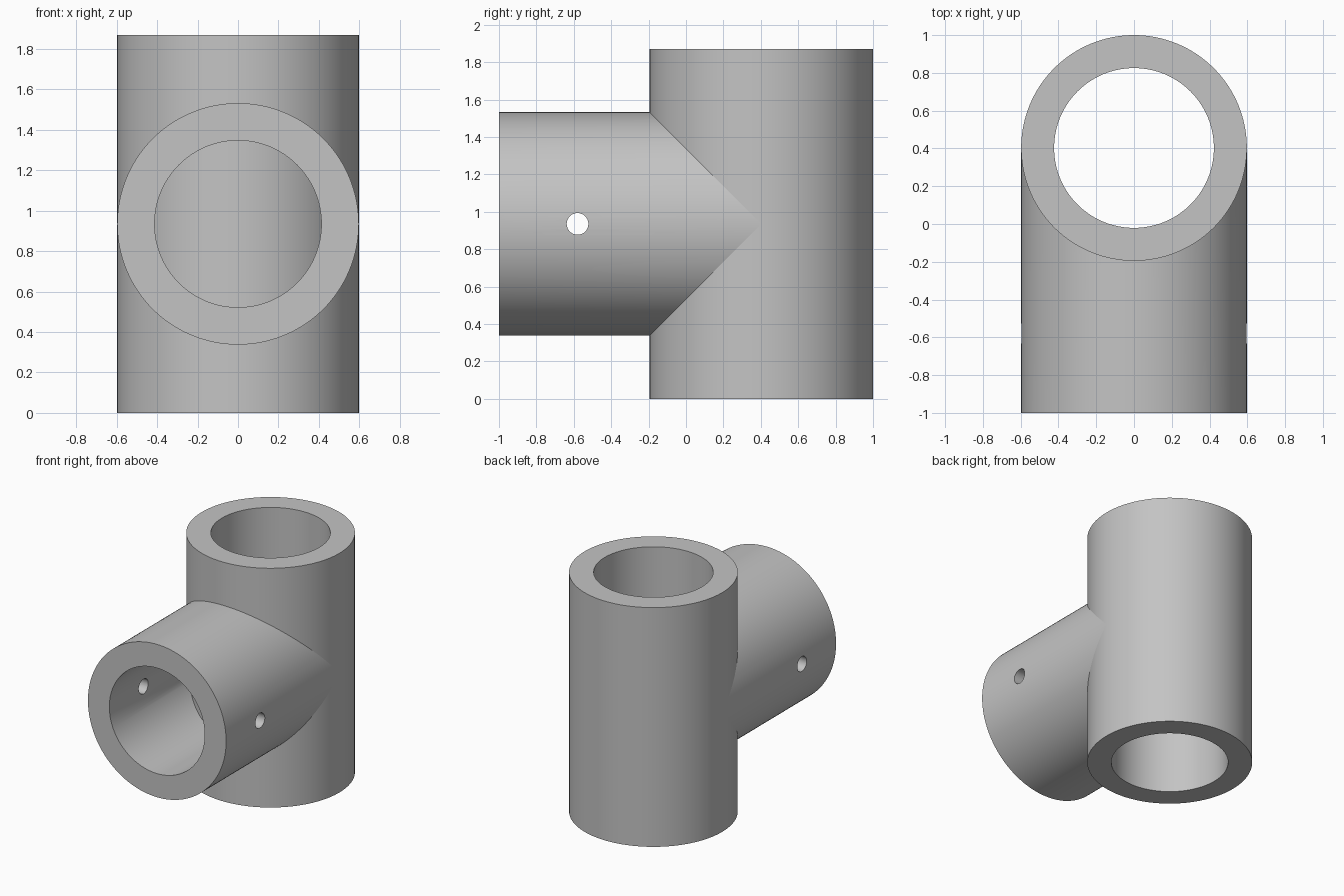
import bpy, bmesh, math

if "Cube" in bpy.data.objects:
    bpy.data.objects.remove(bpy.data.objects["Cube"], do_unlink=True)

R = 0.5975            # shared outer radius
POST_BORE, ARM_BORE = 0.423, 0.4125
HEIGHT, MID = 1.87, 0.935
POST_Y = 1 - R        # axis of the upright sleeve
SEG = 128

grey = bpy.data.materials.new("plain grey")
grey.use_nodes = True
grey.diffuse_color = (0.55, 0.55, 0.55, 1)
grey.node_tree.nodes["Principled BSDF"].inputs["Base Color"].default_value = (0.55, 0.55, 0.55, 1)


def ring(bm, radius, place):
    """Closed loop of vertices; place maps circle coordinates to a point."""
    angles = [2 * math.pi * i / SEG for i in range(SEG)]
    return [bm.verts.new(place(radius * math.cos(a), radius * math.sin(a))) for a in angles]


def sleeve(name, loops):
    """Skin a closed cycle of rings (outer start, outer end, inner end, inner start)."""
    bm = bmesh.new()
    rings = [ring(bm, radius, place) for radius, place in loops]
    for a, b in zip(rings, rings[1:] + rings[:1]):
        for i in range(SEG):
            j = (i + 1) % SEG
            bm.faces.new((a[i], a[j], b[j], b[i]))
    bmesh.ops.recalc_face_normals(bm, faces=bm.faces)
    mesh = bpy.data.meshes.new(name)
    bm.to_mesh(mesh)
    bm.free()
    mesh.materials.append(grey)
    obj = bpy.data.objects.new(name, mesh)
    bpy.context.collection.objects.link(obj)
    return obj


def activate(obj):
    bpy.ops.object.select_all(action='DESELECT')
    obj.select_set(True)
    bpy.context.view_layer.objects.active = obj


# Upright sleeve, open at both ends
def bottom(u, v):
    return (u, POST_Y + v, 0)


def top(u, v):
    return (u, POST_Y + v, HEIGHT)


upright = sleeve("upright_sleeve", [(R, bottom), (R, top), (POST_BORE, top), (POST_BORE, bottom)])


# Side sleeve, its far end shaped to sink just into the upright wall
def mouth(u, v):
    return (u, -1, MID + v)


def saddle(u, v):
    return (u, POST_Y - math.sqrt(max(0.56 ** 2 - u * u, 0)), MID + v)


side = sleeve("side_sleeve", [(R, mouth), (R, saddle), (ARM_BORE, saddle), (ARM_BORE, mouth)])

# Cross pin hole through both walls of the side sleeve
bpy.ops.mesh.primitive_cylinder_add(vertices=32, radius=0.058, depth=2,
                                    location=(0, -0.58, MID), rotation=(0, math.pi / 2, 0))
cutter = bpy.context.object
cutter.name = "pin_hole_cutter"
cutter.hide_render = True
cutter.data.materials.append(grey)
cut = side.modifiers.new("pin hole", 'BOOLEAN')
cut.operation = 'DIFFERENCE'
cut.solver = 'EXACT'
cut.object = cutter
activate(side)
bpy.ops.object.modifier_apply(modifier=cut.name)
bpy.data.objects.remove(cutter, do_unlink=True)

# Smooth walls with crisp rims
for obj in (upright, side):
    activate(obj)
    bpy.ops.object.shade_smooth_by_angle(angle=math.radians(30))
